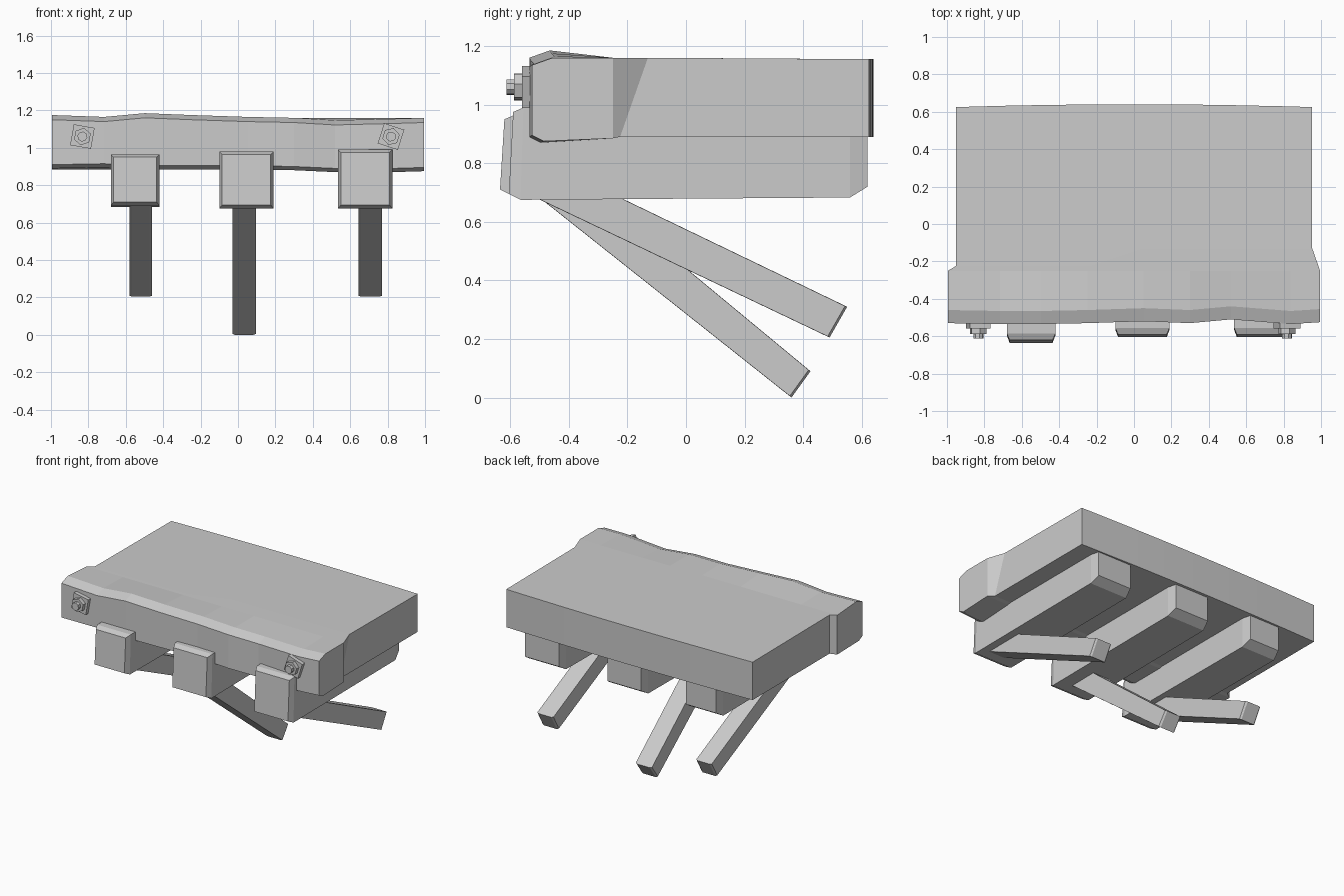
import bpy, bmesh, math
from mathutils import Matrix, Vector

cube = bpy.data.objects.get("Cube")
if cube:
    bpy.data.objects.remove(cube, do_unlink=True)

grey = bpy.data.materials.new("plain grey")
grey.use_nodes = True
colour = (0.6, 0.6, 0.6, 1)
grey.diffuse_color = colour
grey.node_tree.nodes["Principled BSDF"].inputs["Base Color"].default_value = colour


def finish(name, bm):
    bmesh.ops.recalc_face_normals(bm, faces=bm.faces)
    mesh = bpy.data.meshes.new(name)
    bm.to_mesh(mesh)
    bm.free()
    mesh.materials.append(grey)
    obj = bpy.data.objects.new(name, mesh)
    bpy.context.collection.objects.link(obj)
    return obj


def loft(name, rings):
    """Skin equal rings; each cap pairs the two halves of its ring."""
    bm = bmesh.new()
    rows = [[bm.verts.new(p) for p in ring] for ring in rings]
    n = len(rows[0])
    for a, b in zip(rows, rows[1:]):
        for i in range(n):
            j = (i + 1) % n
            bm.faces.new((a[i], a[j], b[j], b[i]))
    for row in (rows[0], rows[-1]):
        for i in range(n // 2 - 1):
            bm.faces.new((row[i], row[i + 1], row[n - 2 - i], row[n - 1 - i]))
    return finish(name, bm)


# Deck: worn slab with a wider front edge, stations run along x
# (position, ridge height, underside height, front edge y)
stations = [(-1, 1.175, 0.895, -0.53), (-0.72, 1.165, 0.9, -0.535),
            (-0.5, 1.185, 0.89, -0.535), (-0.25, 1.175, 0.89, -0.53),
            (0.05, 1.165, 0.89, -0.52), (0.3, 1.16, 0.885, -0.53),
            (0.52, 1.147, 0.875, -0.51), (0.84, 1.155, 0.875, -0.535),
            (1, 1.16, 0.88, -0.525)]
rings = []
for t, top, low, front in stations:
    wide, slim = t * 0.995, t * 0.953
    step = -0.13 if t > 0 else -0.225
    back = 0.64 - 0.015 * t * t
    rings.append([(wide, front, top - 0.025), (wide, front + 0.07, top),
                  (wide, -0.25, 1.16), (slim, step, 1.16), (slim, back, 1.155),
                  (slim, back, 0.89), (slim, -0.225, 0.89), (wide, -0.25, 0.885),
                  (wide, front + 0.04, low - 0.005), (wide, front, low + 0.015)])
loft("deck", rings)


# Joists: bevelled square beams running front to back under the deck
def joist(name, x0, x1, low, top, front):
    def ring(y, inset, bottom, lean):
        return [(x0 + inset, y, bottom), (x0 + inset, y + lean, top - inset),
                (x1 - inset, y + lean, top - inset), (x1 - inset, y, bottom)]
    loft(name, [ring(front, 0.015, low + 0.02, 0.015), ring(front + 0.04, 0, low, 0.01),
                ring(0.56, 0, 0.683, 0), ring(0.62, 0.015, 0.72, 0)])


joist("right_joist", -0.68, -0.42, 0.69, 0.965, -0.635)
joist("middle_joist", -0.1, 0.19, 0.675, 0.98, -0.605)
joist("left_joist", 0.535, 0.825, 0.675, 0.99, -0.605)


# Struts: sloping props whose upper ends are buried in the joists
def strut(name, x0, x1, profile):
    c = 0.012
    mid = sum((Vector(p) for p in profile), Vector((0, 0))) / len(profile)
    rings = []
    for x, shrink in ((x0, 0.985), (x0 + c, 1), (x1 - c, 1), (x1, 0.985)):
        points = [mid + (Vector(p) - mid) * shrink for p in profile]
        rings.append([(x, p.x, p.y) for p in points])
    loft(name, rings)


shallow = [(-0.53, 0.69), (-0.24, 0.69), (0.55, 0.31), (0.49, 0.205)]
steep = [(-0.51, 0.69), (-0.3, 0.69), (0.425, 0.09), (0.36, 0.0)]
strut("right_strut", -0.58, -0.46, shallow)
strut("middle_strut", -0.03, 0.095, steep)
strut("left_strut", 0.645, 0.77, shallow)


# Bolts: tilted square washer, hexagonal nut and threaded end
def bolt(name, x, tilt):
    bm = bmesh.new()
    for sides, radius, near, far in ((4, 0.08, -0.5, -0.56), (6, 0.047, -0.55, -0.587),
                                     (8, 0.027, -0.58, -0.612)):
        turn = tilt + (math.pi / 4 if sides == 4 else 0)
        place = (Matrix.Translation((x, (near + far) / 2, 1.06))
                 @ Matrix.Rotation(turn, 4, 'Y') @ Matrix.Rotation(math.pi / 2, 4, 'X'))
        bmesh.ops.create_cone(bm, cap_ends=True, segments=sides, radius1=radius,
                              radius2=radius, depth=near - far, matrix=place)
    finish(name, bm)


bolt("right_bolt", -0.832, math.radians(10))
bolt("left_bolt", 0.818, math.radians(18))
